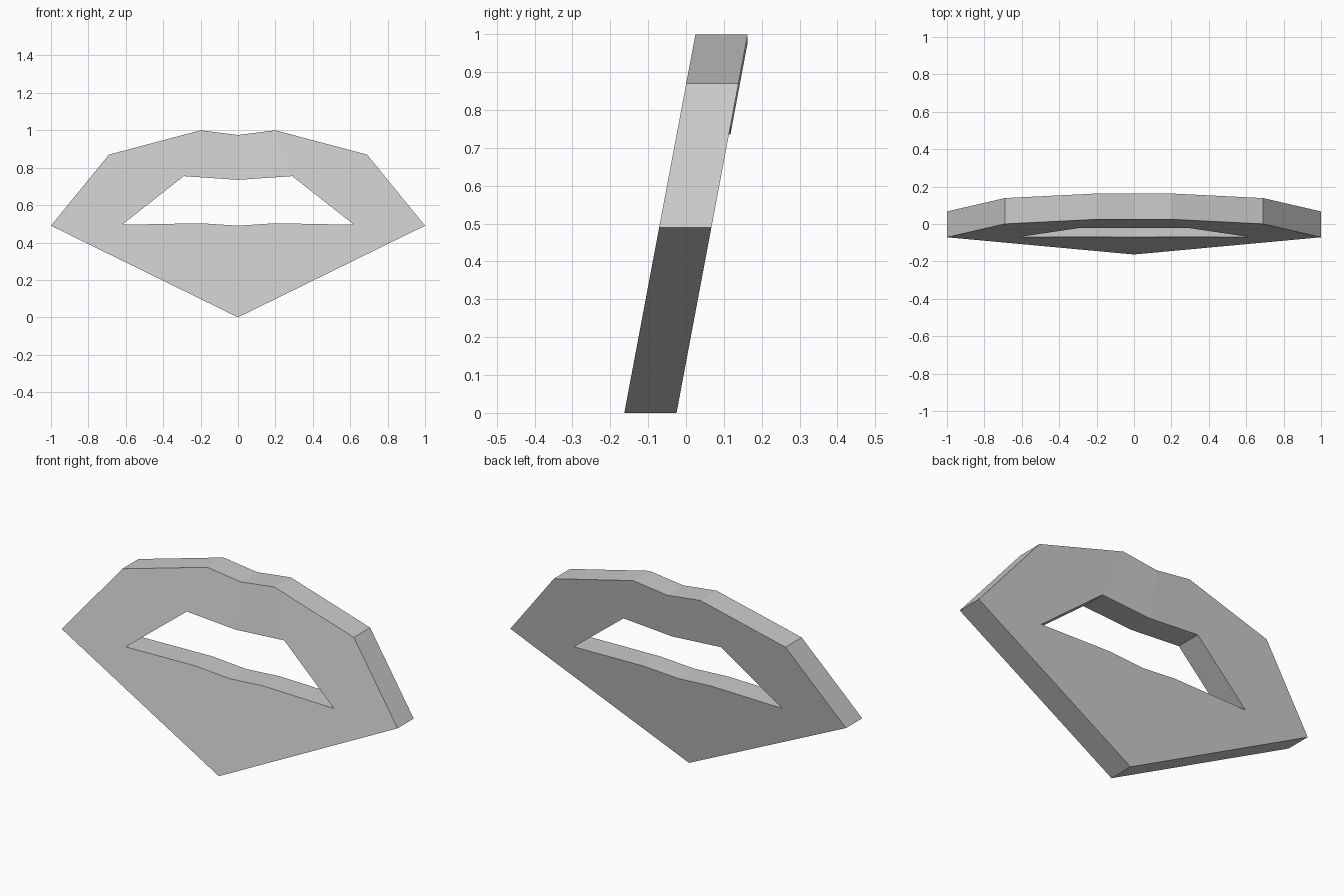
import bpy
import bmesh

cube = bpy.data.objects.get("Cube")
if cube:
    bpy.data.objects.remove(cube, do_unlink=True)

DEPTH = 0.138
LEAN = 0.188

# Half of the plate outline and its opening, as named (x, z) points
points = {
    "tip": (0, 0), "corner": (1, 0.49), "shoulder": (0.69, 0.87),
    "peak": (0.2, 1), "dip": (0, 0.975),
    "hole_top": (0, 0.735), "hole_peak": (0.29, 0.755),
    "hole_corner": (0.62, 0.495), "hole_rise": (0.2, 0.503), "hole_base": (0, 0.49),
}
patches = [
    ("tip", "corner", "hole_corner"),
    ("tip", "hole_corner", "hole_rise"),
    ("tip", "hole_rise", "hole_base"),
    ("corner", "shoulder", "hole_peak", "hole_corner"),
    ("shoulder", "peak", "hole_peak"),
    ("peak", "dip", "hole_top", "hole_peak"),
]

bm = bmesh.new()
cache = {}


def vert(name, side, back):
    """Point on the leaning front or back; the upper centre bows slightly."""
    x, z = points[name]
    key = (name, side if x else 0, back)
    if key not in cache:
        bow = 0.004 if name in ("dip", "hole_top") else 0
        y = -0.163 + LEAN * z + bow + (DEPTH if back else 0)
        cache[key] = bm.verts.new((side * x, y, z))
    return cache[key]


# Front and back skins, mirrored about the centre
partner = {}
fronts = []
for side in (1, -1):
    for patch in patches:
        front = [vert(n, side, False) for n in patch]
        back = [vert(n, side, True) for n in patch]
        partner.update(zip(front, back))
        fronts.append(bm.faces.new(front))
        bm.faces.new(back)

# Walls around the outer rim and the opening
rims = [e for f in fronts for e in f.edges if e.is_boundary]
for edge in rims:
    a, b = edge.verts
    bm.faces.new((a, b, partner[b], partner[a]))
bmesh.ops.recalc_face_normals(bm, faces=bm.faces[:])

mesh = bpy.data.meshes.new("pierced_plate")
bm.to_mesh(mesh)
bm.free()
plate = bpy.data.objects.new("pierced_plate", mesh)
bpy.context.collection.objects.link(plate)

# Plain grey finish
grey = bpy.data.materials.new("light_grey")
grey.use_nodes = True
color = (0.6, 0.6, 0.6, 1)
grey.diffuse_color = color
grey.node_tree.nodes["Principled BSDF"].inputs["Base Color"].default_value = color
mesh.materials.append(grey)
